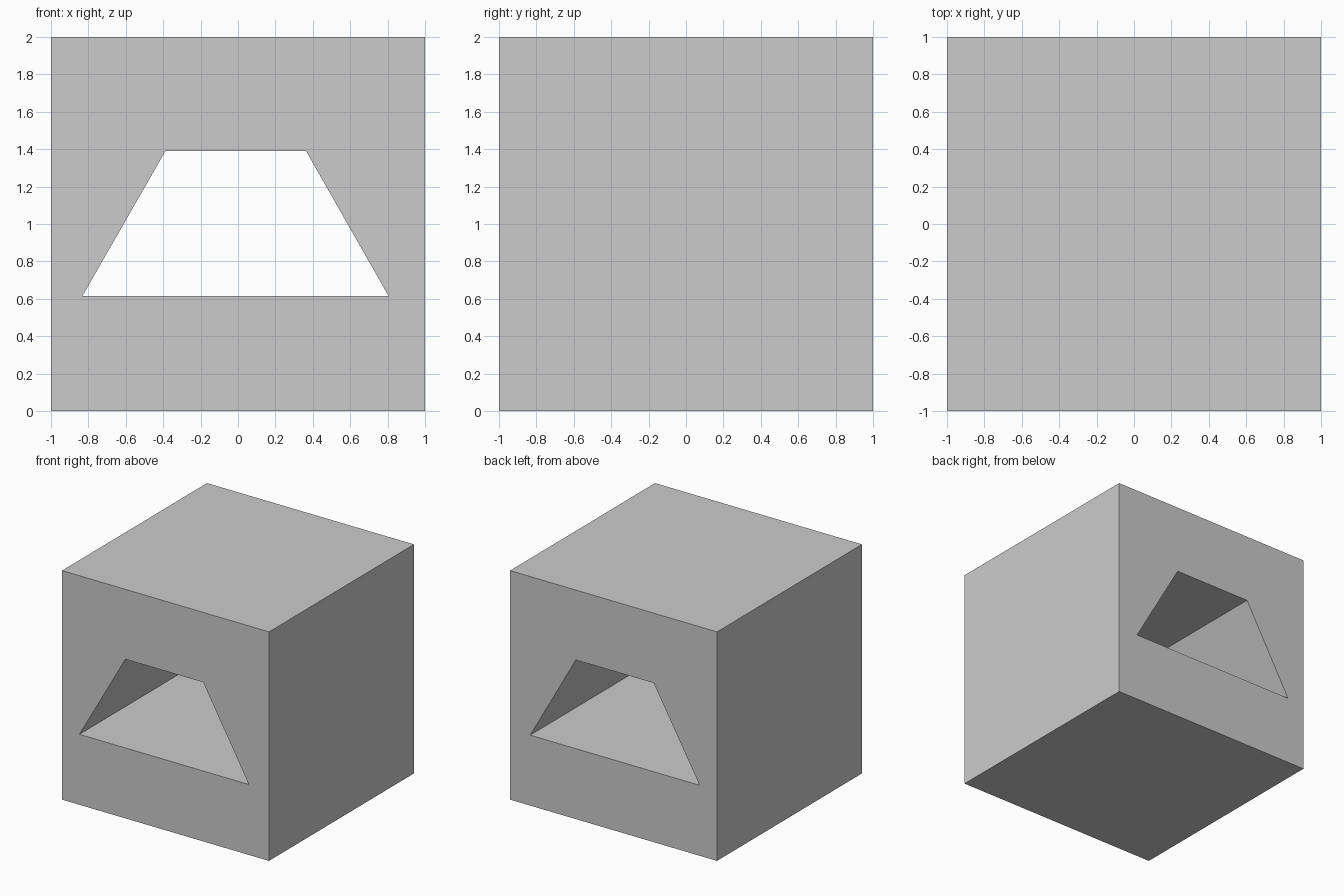
import bpy, bmesh

if "Cube" in bpy.data.objects:
    bpy.data.objects.remove(bpy.data.objects["Cube"])

# Front profiles (x, z), matching corners in order
outer = [(-1, 0), (1, 0), (1, 2), (-1, 2)]
hole = [(-0.832, 0.615), (0.805, 0.615), (0.364, 1.39), (-0.388, 1.39)]

bm = bmesh.new()


def ring(profile, y):
    return [bm.verts.new((x, y, z)) for x, z in profile]


def bridge(a, b):
    for i in range(4):
        j = (i + 1) % 4
        bm.faces.new((a[i], a[j], b[j], b[i]))


# Block with a trapezoid tunnel running front to back
rings = [ring(outer, -1), ring(hole, -1), ring(hole, 1), ring(outer, 1)]
for k in range(4):
    bridge(rings[k], rings[(k + 1) % 4])
bmesh.ops.recalc_face_normals(bm, faces=bm.faces)

mesh = bpy.data.meshes.new("block_with_tunnel")
bm.to_mesh(mesh)
bm.free()
block = bpy.data.objects.new("block_with_tunnel", mesh)
bpy.context.collection.objects.link(block)
